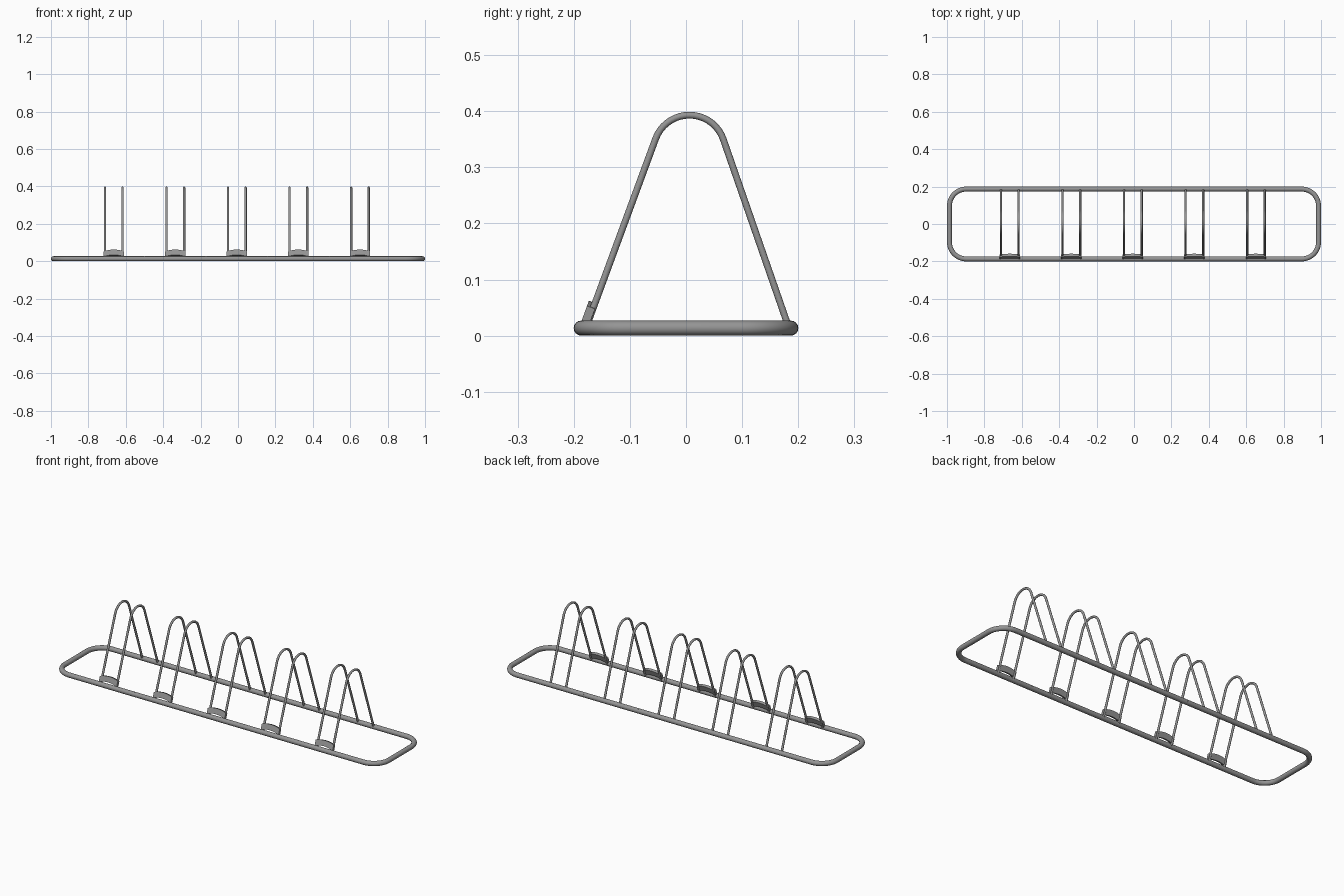
import bpy, bmesh, math

if "Cube" in bpy.data.objects:
    bpy.data.objects.remove(bpy.data.objects["Cube"])

TUBE_R, TUBE_Z = 0.0132, 0.0134
ROD_R = 0.006
PITCH, CENTRE, HALF_GAP = 0.329, -0.006, 0.047

steel = bpy.data.materials.new("dark_steel")
steel.diffuse_color = (0.3, 0.3, 0.3, 1)
steel.use_nodes = True
steel.node_tree.nodes["Principled BSDF"].inputs["Base Color"].default_value = steel.diffuse_color


def tube(name, pts, radius, cyclic=False, sides=5):
    cu = bpy.data.curves.new(name, 'CURVE')
    cu.dimensions = '3D'
    cu.bevel_depth = radius
    cu.bevel_resolution = sides
    cu.use_fill_caps = not cyclic
    sp = cu.splines.new('POLY')
    sp.points.add(len(pts) - 1)
    for p, co in zip(sp.points, pts):
        p.co = (*co, 1)
    sp.use_cyclic_u = cyclic
    cu.materials.append(steel)
    ob = bpy.data.objects.new(name, cu)
    bpy.context.collection.objects.link(ob)
    return ob


# Base frame: rounded rectangle of round tube
hx, hy, r = 1 - TUBE_R, 0.2 - TUBE_R, 0.09
path = []
for i, (sx, sy) in enumerate([(1, 1), (-1, 1), (-1, -1), (1, -1)]):
    for k in range(13):
        a = math.radians(90 * i + 7.5 * k)
        path.append((sx * (hx - r) + r * math.cos(a),
                     sy * (hy - r) + r * math.sin(a), TUBE_Z))
tube("base_frame", path, TUBE_R, cyclic=True, sides=6)

# Thin joint rings on the long rails, midway between wheel slots
for i in range(4):
    x = CENTRE + (i - 1.5) * PITCH
    for y in (-hy, hy):
        tube("joint_ring", [(x - 0.002, y, TUBE_Z), (x + 0.002, y, TUBE_Z)],
             TUBE_R + 0.0002, sides=6)

# Hoop side profile: two slanted legs joined by an arc
arc_y, arc_z, arc_r = 0.006, 0.329, 0.064
hoop = [(-0.179, 0.012)]
for k in range(19):
    a = math.radians(160 - k * 140 / 18)
    hoop.append((arc_y + arc_r * math.cos(a), arc_z + arc_r * math.sin(a)))
hoop.append((0.184, 0.012))


def wheel_plate(x):
    # Arched plate leaning with the front legs
    w, n, t = HALF_GAP + 0.0075, 12, 0.015
    us = [2 * k / n - 1 for k in range(n + 1)]
    outline = [(w * u, 0.008 - 0.010 * u * u) for u in us]
    outline += [(w * u, 0.038 - 0.010 * u * u) for u in reversed(us)]
    bm = bmesh.new()
    face = bm.faces.new([bm.verts.new((a, -t / 2, b)) for a, b in outline])
    ext = bmesh.ops.extrude_face_region(bm, geom=[face])
    bmesh.ops.translate(bm, vec=(0, t, 0),
                        verts=[v for v in ext["geom"] if isinstance(v, bmesh.types.BMVert)])
    bmesh.ops.recalc_face_normals(bm, faces=bm.faces)
    me = bpy.data.meshes.new("wheel_plate")
    bm.to_mesh(me)
    bm.free()
    me.materials.append(steel)
    ob = bpy.data.objects.new("wheel_plate", me)
    bpy.context.collection.objects.link(ob)
    ob.location = (x, -0.179, 0.024)
    ob.rotation_euler = (math.radians(-20), 0, 0)


# Five wheel slots, each a pair of hoops and a plate
for i in range(5):
    cx = CENTRE + (i - 2) * PITCH
    for s in (-1, 1):
        tube("wheel_hoop", [(cx + s * HALF_GAP, y, z) for y, z in hoop], ROD_R, sides=4)
    wheel_plate(cx)

# Turn the curves into smooth-shaded meshes
bpy.ops.object.select_all(action='DESELECT')
for ob in bpy.context.scene.objects:
    ob.select_set(True)
    bpy.context.view_layer.objects.active = ob
bpy.ops.object.convert(target='MESH')
bpy.ops.object.shade_smooth_by_angle(angle=math.radians(35))
